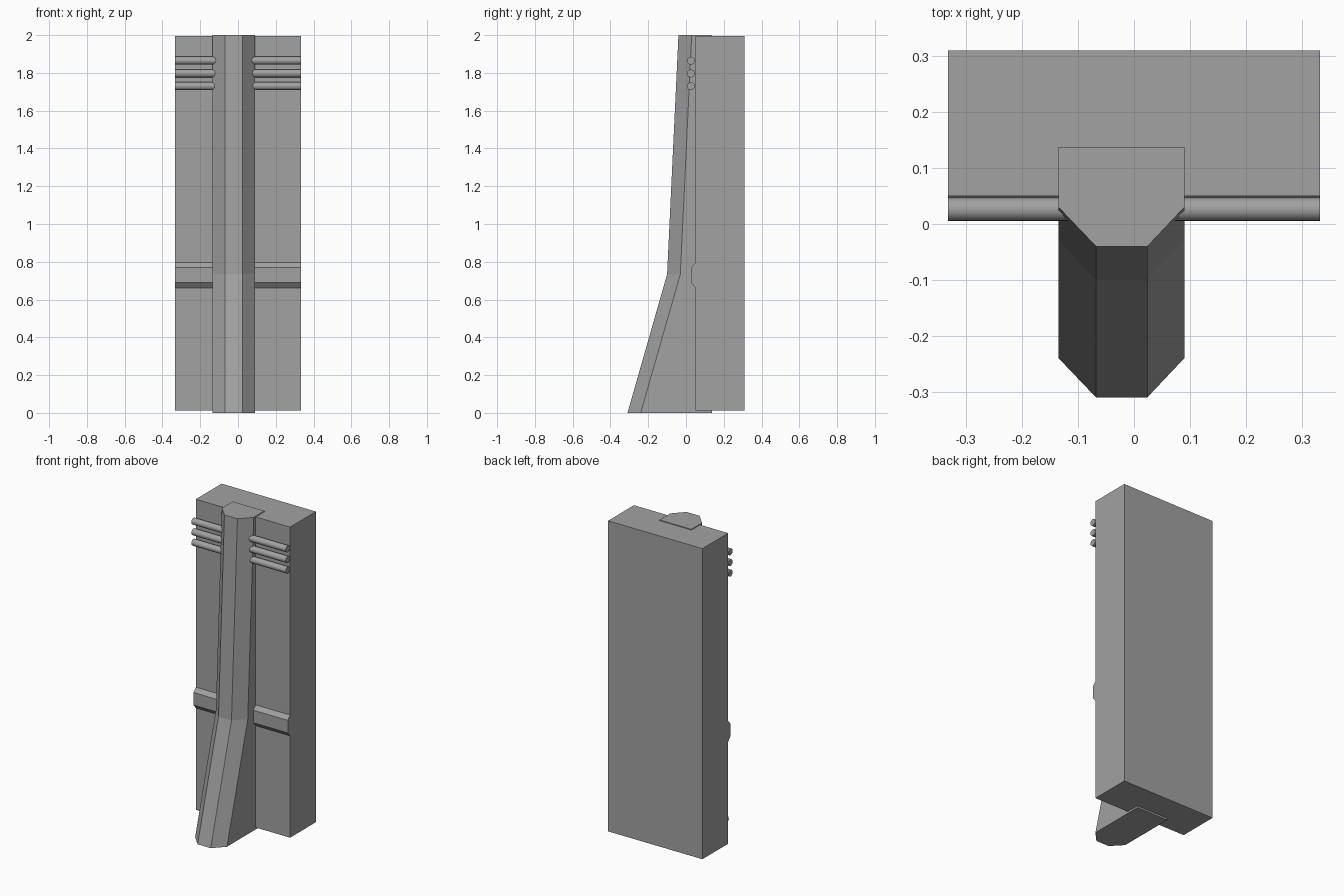
import bpy
import bmesh
import math

cube = bpy.data.objects.get("Cube")
if cube:
    bpy.data.objects.remove(cube, do_unlink=True)

# Single stone colour
stone = bpy.data.materials.new("stone grey")
stone.use_nodes = True
colour = (0.36, 0.36, 0.36, 1)
stone.diffuse_color = colour
stone.node_tree.nodes["Principled BSDF"].inputs["Base Color"].default_value = colour

HALF_WIDTH = 0.333


def loft(name, rings, smooth=False):
    """Skin a row of matching cross-sections and cap both ends."""
    bm = bmesh.new()
    loops = [[bm.verts.new(p) for p in ring] for ring in rings]
    n = len(loops[0])
    for a, b in zip(loops, loops[1:]):
        for i in range(n):
            j = (i + 1) % n
            bm.faces.new((a[i], a[j], b[j], b[i]))
    bm.faces.new(loops[0])
    bm.faces.new(loops[-1])
    bmesh.ops.recalc_face_normals(bm, faces=bm.faces)
    mesh = bpy.data.meshes.new(name)
    bm.to_mesh(mesh)
    bm.free()
    mesh.materials.append(stone)
    obj = bpy.data.objects.new(name, mesh)
    bpy.context.collection.objects.link(obj)
    if smooth:
        bpy.ops.object.select_all(action="DESELECT")
        obj.select_set(True)
        bpy.context.view_layer.objects.active = obj
        bpy.ops.object.shade_smooth_by_angle(angle=math.radians(40))
    return obj


def across(name, profile, smooth=False):
    """Run a y-z profile over the full width of the wall."""
    rings = [[(x, y, z) for y, z in profile] for x in (-HALF_WIDTH, HALF_WIDTH)]
    return loft(name, rings, smooth)


# Wall slab
across("wall_slab", [(0.05, 0.012), (0.31, 0.012), (0.31, 1.995), (0.05, 1.995)])

# Bevelled band low on the wall
across("wall_band", [(0.06, 0.662), (0.05, 0.662), (0.027, 0.69),
                     (0.027, 0.77), (0.05, 0.795), (0.06, 0.795)])

# Three pipes near the top
for number, height in enumerate((1.73, 1.797, 1.865), 1):
    circle = [(0.026 + 0.021 * math.cos(math.tau * i / 16),
               height + 0.021 * math.sin(math.tau * i / 16)) for i in range(16)]
    across(f"pipe_{number}", circle, smooth=True)

# Buttress with chamfered front corners, flaring out toward the foot
rings = []
for front, z in ((-0.31, 0), (-0.10, 0.735), (-0.04, 2)):
    rings.append([(-0.135, 0.138, z), (-0.135, front + 0.07, z), (-0.068, front, z),
                  (0.024, front, z), (0.09, front + 0.07, z), (0.09, 0.138, z)])
loft("buttress", rings)
